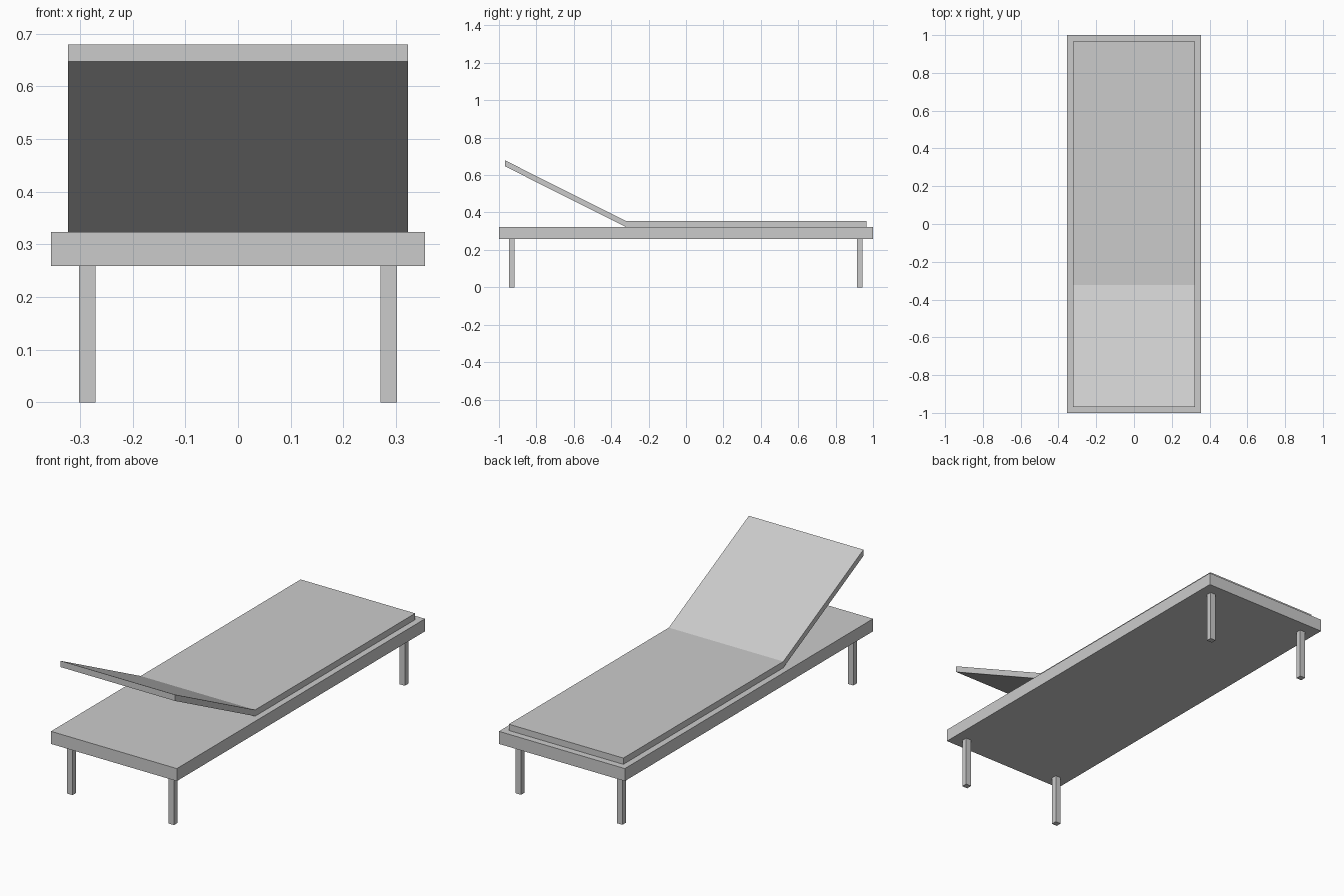
import bpy
import bmesh
from mathutils import Matrix

if "Cube" in bpy.data.objects:
    bpy.data.objects.remove(bpy.data.objects["Cube"], do_unlink=True)

# Single flat grey
grey = bpy.data.materials.new("light_grey")
grey.use_nodes = True
colour = (0.6, 0.6, 0.6, 1)
grey.diffuse_color = colour
grey.node_tree.nodes["Principled BSDF"].inputs["Base Color"].default_value = colour


def finish(name, bm):
    bmesh.ops.recalc_face_normals(bm, faces=bm.faces)
    mesh = bpy.data.meshes.new(name)
    bm.to_mesh(mesh)
    bm.free()
    mesh.materials.append(grey)
    obj = bpy.data.objects.new(name, mesh)
    bpy.context.collection.objects.link(obj)
    return obj


def box(name, centre, size):
    bm = bmesh.new()
    bmesh.ops.create_cube(bm, size=1, matrix=Matrix.Translation(centre) @ Matrix.Diagonal((*size, 1)))
    return finish(name, bm)


def extrude_side_profile(name, points, half_width):
    bm = bmesh.new()
    face = bm.faces.new([bm.verts.new((-half_width, y, z)) for y, z in points])
    side = bmesh.ops.extrude_face_region(bm, geom=[face])["geom"]
    moved = [v for v in side if isinstance(v, bmesh.types.BMVert)]
    bmesh.ops.translate(bm, verts=moved, vec=(2 * half_width, 0, 0))
    return finish(name, bm)


# Platform
FRAME_BOTTOM, FRAME_TOP = 0.259, 0.323
box("platform", (0, 0, (FRAME_BOTTOM + FRAME_TOP) / 2), (0.71, 2, FRAME_TOP - FRAME_BOTTOM))

# Four square legs
for end, y in (("front", -0.932), ("back", 0.928)):
    for side, x in (("right", -0.286), ("left", 0.286)):
        box(f"{end}_{side}_leg", (x, y, FRAME_BOTTOM / 2), (0.031, 0.029, FRAME_BOTTOM))

# Mattress with raised backrest, one folded sheet
THICK = 0.032
path = [(0.966, FRAME_TOP), (-0.323, FRAME_TOP), (-0.968, 0.647)]
profile = path + [(y, z + THICK) for y, z in reversed(path)]
extrude_side_profile("mattress_and_backrest", profile, 0.323)
